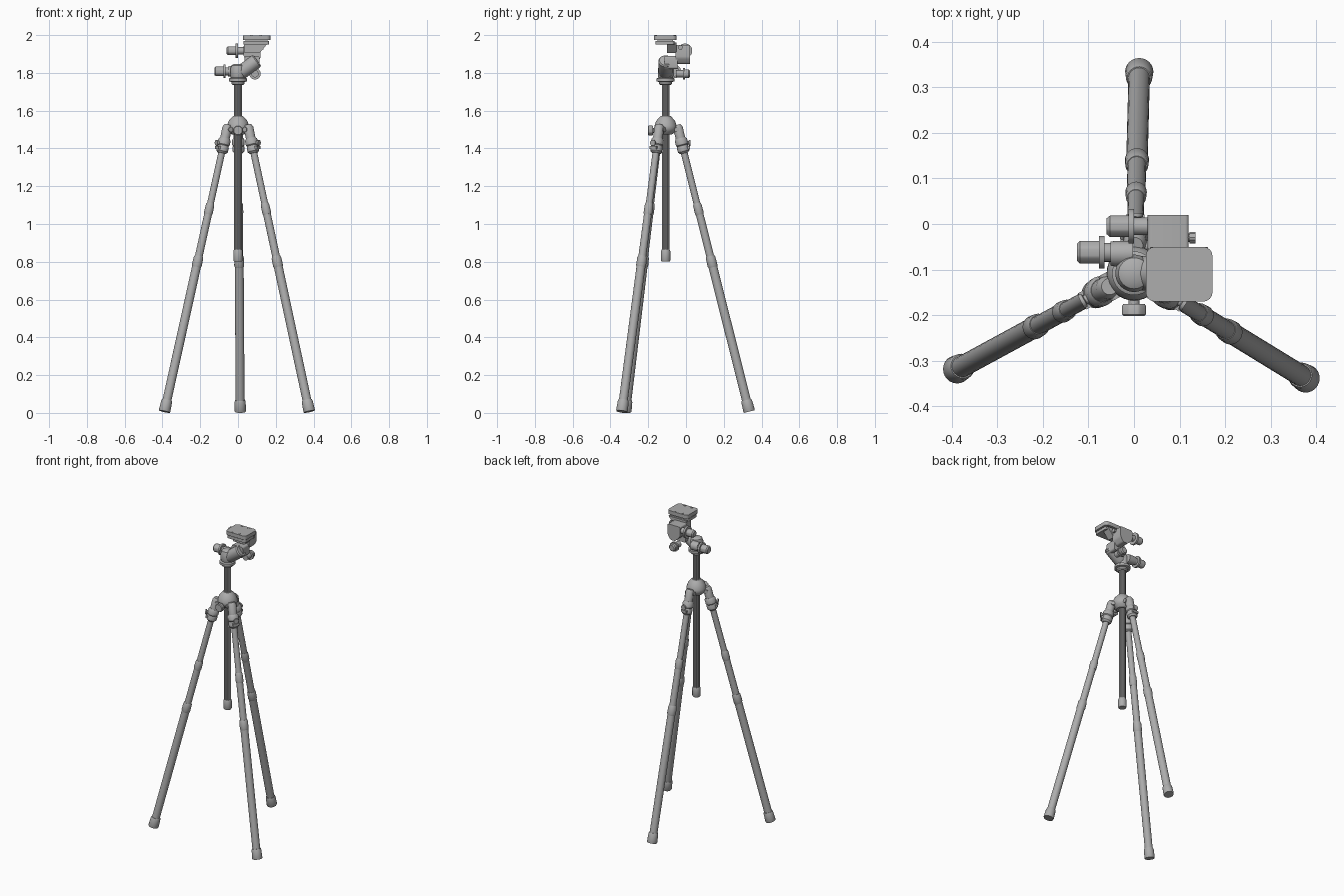
import bpy, bmesh, math
from mathutils import Vector

cube = bpy.data.objects.get("Cube")
if cube:
    bpy.data.objects.remove(cube)

grey = bpy.data.materials.new("mid_grey")
grey.use_nodes = True
grey.diffuse_color = (0.42, 0.42, 0.42, 1)
grey.node_tree.nodes["Principled BSDF"].inputs["Base Color"].default_value = grey.diffuse_color

AXIS = Vector((0, -0.108, 0))          # centre column position
X, Y, Z = Vector((1, 0, 0)), Vector((0, 1, 0)), Vector((0, 0, 1))
parts = []


def finish(name, bm):
    bmesh.ops.recalc_face_normals(bm, faces=bm.faces)
    mesh = bpy.data.meshes.new(name)
    bm.to_mesh(mesh)
    bm.free()
    mesh.materials.append(grey)
    obj = bpy.data.objects.new(name, mesh)
    bpy.context.collection.objects.link(obj)
    parts.append(obj)
    return obj


def lathe(name, profile, start, direction, sides=24, groove=1.0):
    """Turn (radius, distance) pairs around an axis; groove shrinks every third vertex."""
    bm = bmesh.new()
    spin = direction.to_track_quat("Z", "Y")
    rings = []
    for r, t in profile:
        ring = []
        for i in range(sides):
            a = math.tau * i / sides
            k = r * (groove if i % 3 == 0 else 1)
            ring.append(bm.verts.new(start + spin @ Vector((k * math.cos(a), k * math.sin(a), t))))
        rings.append(ring)
    for low, high in zip(rings, rings[1:]):
        for i in range(sides):
            j = (i + 1) % sides
            bm.faces.new((low[i], low[j], high[j], high[i]))
    bm.faces.new(rings[0])
    bm.faces.new(rings[-1])
    return finish(name, bm)


def prism(name, outline, origin, u, v, depth, bevel=0.0):
    """Extrude a 2D outline drawn on axes u and v along their cross product."""
    bm = bmesh.new()
    face = bm.faces.new([bm.verts.new(origin + u * a + v * b) for a, b in outline])
    axis = u.cross(v)
    new = bmesh.ops.extrude_face_region(bm, geom=[face])["geom"]
    bmesh.ops.translate(bm, vec=axis * depth, verts=[g for g in new if isinstance(g, bmesh.types.BMVert)])
    if bevel:
        sides = [e for e in bm.edges
                 if abs((e.verts[0].co - e.verts[1].co).normalized().dot(axis)) > 0.99]
        bmesh.ops.bevel(bm, geom=sides, offset=bevel, segments=4, profile=0.5, affect="EDGES")
    return finish(name, bm)


def rect(a0, a1, b0, b1):
    return [(a0, b0), (a1, b0), (a1, b1), (a0, b1)]


# Centre column with grooves, its foot cap and the crown
lathe("center_column", [(0.021, 0.84), (0.021, 1.75)], AXIS, Z, 24, 0.86)
lathe("column_end_cap", [(0.022, 0.802), (0.025, 0.808), (0.025, 0.855), (0.021, 0.865)], AXIS, Z)
lathe("crown", [(0.035, 1.475), (0.052, 1.49), (0.06, 1.505), (0.059, 1.52), (0.05, 1.545),
                (0.036, 1.562), (0.026, 1.572)], AXIS, Z, 32)
lathe("column_lock_stem", [(0.012, 0.04), (0.012, 0.07)], AXIS + Z * 1.495, -Y)
lathe("column_lock_knob", [(0.024, 0.067), (0.027, 0.071), (0.027, 0.09), (0.023, 0.094)],
      AXIS + Z * 1.495, -Y, 24, 0.92)

# Three splayed legs, thickening towards the feet
SLOPE, TOP = 0.2517, 1.41
stretch = math.sqrt(1 + SLOPE ** 2)
for label, degrees in (("back", 88.5), ("left", -31.5), ("right", 208.5)):
    a = math.radians(degrees)
    out = Vector((math.cos(a), math.sin(a), 0))
    side = Z.cross(out)
    start = AXIS + out * 0.09 + Z * TOP
    down = (out * SLOPE - Z).normalized()

    def leg_part(part, profile, groove=1.0):
        lathe(label + "_leg_" + part, [(r, (TOP - z) * stretch) for r, z in profile],
              start, down, 24, groove)

    leg_part("hinge_arm", [(0.018, 1.525), (0.026, 1.51), (0.025, 1.44)])
    leg_part("clamp", [(0.026, 1.455), (0.033, 1.445), (0.033, 1.42), (0.029, 1.415),
                       (0.032, 1.405), (0.031, 1.385), (0.022, 1.375)])
    leg_part("upper_tube", [(0.018, 1.4), (0.018, 1.09)])
    leg_part("upper_collar", [(0.019, 1.11), (0.0225, 1.1), (0.0235, 1.06), (0.021, 1.05)])
    leg_part("middle_tube", [(0.0205, 1.08), (0.0205, 0.8)])
    leg_part("lower_collar", [(0.022, 0.83), (0.0255, 0.82), (0.0265, 0.78), (0.023, 0.77)])
    leg_part("lower_tube", [(0.0235, 0.8), (0.0235, 0.05)])
    leg_part("foot", [(0.026, 0.068), (0.029, 0.06), (0.031, 0.012), (0.029, 0.007)])
    # Hinge bolt across the arm and locking lever on the outside
    lathe(label + "_hinge_bolt", [(0.013, -0.031), (0.013, 0.031)],
          AXIS + out * 0.06 + Z * 1.5, side, 16)
    lathe(label + "_clamp_lever", [(0.01, 0.1), (0.01, 0.122), (0.016, 0.124), (0.016, 0.132)],
          AXIS + Z * 1.43, out, 12)
    prism(label + "_clamp_tab", rect(0.1, 0.129, 1.398, 1.412), AXIS + side * 0.02, out, Z, 0.04)

# Pan base of the head
lathe("pan_base", [(0.026, 1.735), (0.034, 1.742), (0.034, 1.752), (0.048, 1.755), (0.048, 1.77),
                   (0.04, 1.775)], AXIS, Z, 32)
lathe("pan_housing", [(0.036, 1.77), (0.041, 1.785), (0.041, 1.82), (0.034, 1.84), (0.02, 1.848)],
      AXIS, Z, 32)

# Leaning tilt barrel that carries the upper joint
lean = Vector((0.8, 0, 0.6))
lathe("tilt_barrel", [(0.034, -0.01), (0.038, 0.0), (0.038, 0.095), (0.032, 0.102)],
      Vector((0.02, -0.108, 1.805)), lean, 32)
prism("tilt_link", rect(0, 0.08, -0.03, 0.04), Vector((0.035, -0.045, 1.85)), X, Z, 0.07, 0.012)


def handle_knob(name, tip, axis, length, radius, flange):
    """Grip with a wide locking flange and a stem; axis points from tip into the head."""
    lathe(name + "_grip", [(radius * 0.75, 0), (radius, 0.007), (radius, length)], tip, axis, 24, 0.93)
    lathe(name + "_flange", [(flange, length), (flange, length + 0.012)], tip, axis, 32)
    lathe(name + "_stem", [(radius * 0.8, length), (radius * 0.8, length + 0.05)], tip, axis)


handle_knob("lower_handle", Vector((-0.125, -0.062, 1.808)), X, 0.048, 0.026, 0.036)
handle_knob("upper_handle", Vector((-0.06, -0.005, 1.917)), X, 0.048, 0.024, 0.038)
handle_knob("rear_lock", Vector((0.09, 0.02, 1.795)), -Y, 0.024, 0.024, 0.03)
lathe("lower_handle_socket", [(0.026, 0), (0.028, 0.01), (0.028, 0.05)],
      Vector((-0.052, -0.065, 1.808)), X)

# Upper side joint and its small lock
prism("upper_joint", [(0.03, 1.885), (0.065, 1.848), (0.1, 1.848), (0.12, 1.88), (0.12, 1.948), (0.03, 1.948)],
      Vector((0, 0.02, 0)), X, Z, 0.075, 0.008)
lathe("upper_lock_stem", [(0.009, 0.11), (0.009, 0.125)], Vector((0, -0.03, 1.935)), X, 12)
lathe("upper_lock_knob", [(0.013, 0.122), (0.013, 0.135)], Vector((0, -0.03, 1.935)), X, 16, 0.9)

# Wedge bracket and camera plate
prism("plate_bracket", [(0.035, 1.905), (0.115, 1.905), (0.162, 1.962), (0.035, 1.962)],
      Vector((0, -0.05, 0)), X, Z, 0.05)
prism("plate_holder", rect(0.03, 0.165, -0.162, -0.062), Z * 1.95, X, Y, 0.018, 0.012)
prism("plate_neck", rect(0.04, 0.155, -0.15, -0.07), Z * 1.966, X, Y, 0.008)
prism("camera_plate", rect(0.026, 0.172, -0.17, -0.05), Z * 1.973, X, Y, 0.025, 0.02)
for i, (px, py) in enumerate([(0.07, -0.06), (0.12, -0.06), (0.07, -0.16), (0.12, -0.16)]):
    lathe(f"plate_screw_{i + 1}", [(0.007, 1.99), (0.007, 2.0)], Vector((px, py, 0)), Z, 12)

# Smooth turned surfaces while keeping sharp rims
bpy.ops.object.select_all(action="DESELECT")
for obj in parts:
    obj.select_set(True)
bpy.context.view_layer.objects.active = parts[0]
bpy.ops.object.shade_smooth_by_angle(angle=math.radians(35))
